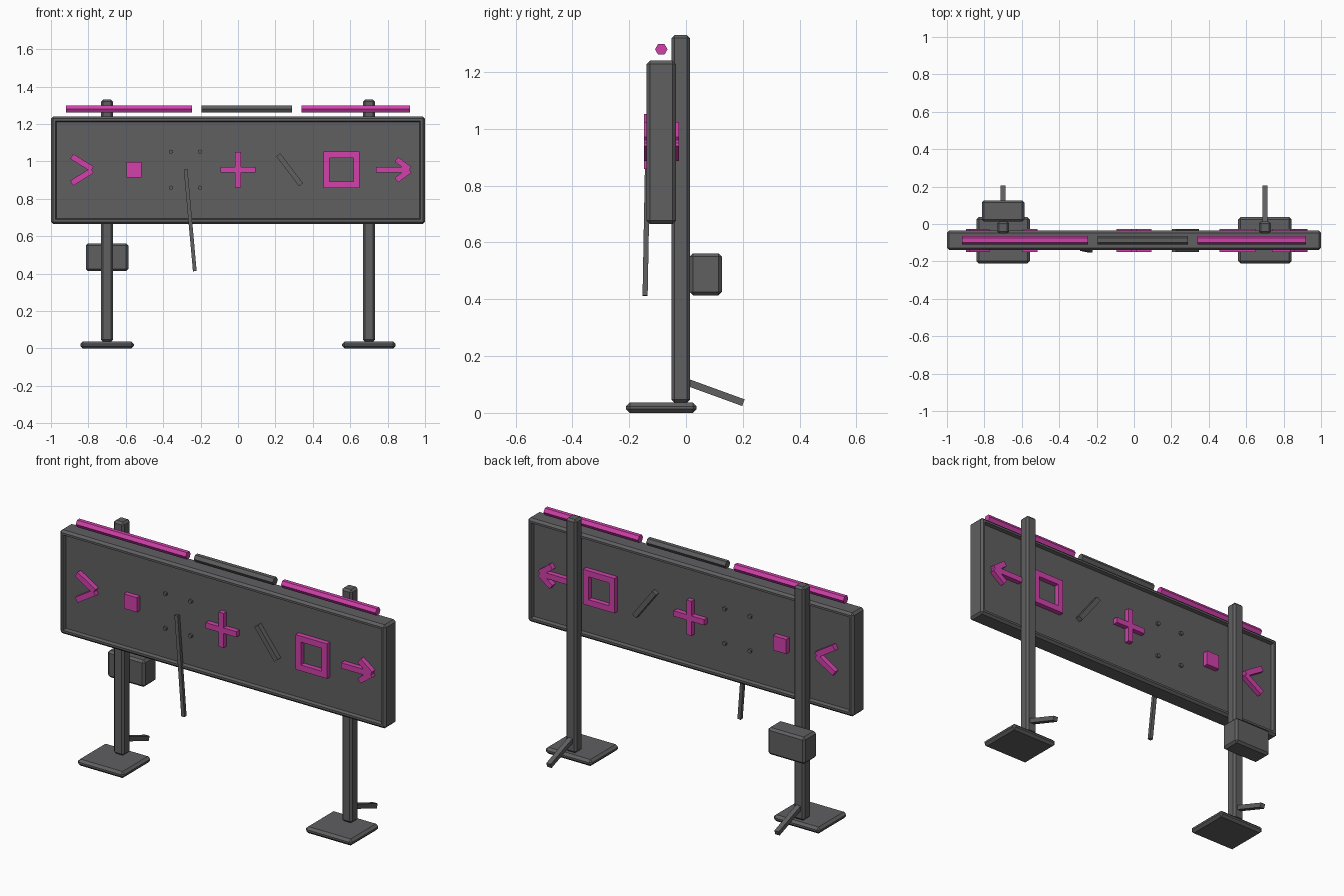
import bpy, bmesh, math
from mathutils import Vector, Matrix

if "Cube" in bpy.data.objects:
    bpy.data.objects.remove(bpy.data.objects["Cube"])


def material(name, rgb):
    m = bpy.data.materials.new(name)
    m.diffuse_color = (*rgb, 1)
    m.use_nodes = True
    m.node_tree.nodes["Principled BSDF"].inputs["Base Color"].default_value = m.diffuse_color
    return m


DARK = material("dark_grey", (0.115, 0.115, 0.12))
PINK = material("neon_pink", (0.64, 0.053, 0.41))


def finish(name, bm, mat):
    bmesh.ops.recalc_face_normals(bm, faces=bm.faces)
    me = bpy.data.meshes.new(name)
    bm.to_mesh(me)
    bm.free()
    me.materials.append(mat)
    ob = bpy.data.objects.new(name, me)
    bpy.context.collection.objects.link(ob)
    return ob


def box_mesh(x, y, z, bevel=0):
    """Box from (min, max) pairs with chamfered edges."""
    bm = bmesh.new()
    bmesh.ops.create_cube(bm, size=1)
    for v in bm.verts:
        v.co = [(lo + hi) / 2 + c * (hi - lo) for c, (lo, hi) in zip(v.co, (x, y, z))]
    if bevel:
        bmesh.ops.bevel(bm, geom=bm.edges[:], offset=bevel, segments=1,
                        affect='EDGES', profile=0.5)
    return bm


def box(name, x, y, z, mat, bevel=0):
    return finish(name, box_mesh(x, y, z, bevel), mat)


def bar(name, a, b, width, depth, mat):
    """Straight square bar from a to b, depth measured towards y."""
    a, b = Vector(a), Vector(b)
    d = (b - a).normalized()
    side = d.cross(Vector((0, 1, 0))).normalized()
    rot = Matrix((side, side.cross(d), d)).transposed().to_4x4()
    bm = bmesh.new()
    bmesh.ops.create_cube(bm, size=1)
    bm.transform(Matrix.Translation((a + b) / 2) @ rot
                 @ Matrix.Diagonal((width, depth, (b - a).length, 1)))
    return finish(name, bm, mat)


def hex_rod(name, centre, radius, length, axis, mat):
    bm = bmesh.new()
    bmesh.ops.create_cone(bm, cap_ends=True, segments=6, radius1=radius,
                          radius2=radius, depth=length)
    turn = Matrix.Rotation(math.pi / 2, 4, 'Y' if axis == 'X' else 'X')
    bm.transform(Matrix.Translation(centre) @ turn)
    return finish(name, bm, mat)


YC = -0.087   # middle of the sign in depth
ZC = 0.955    # middle height of the symbols
DEEP = 0.123  # symbols run right through the panel

# sign panel with recessed front and back
bm = box_mesh((-1, 1), (YC - 0.052, YC + 0.052), (0.665, 1.24), 0.012)
faces = [f for f in bm.faces if abs(f.normal.y) > 0.99]
bmesh.ops.inset_individual(bm, faces=faces, thickness=0.016, depth=0)
bmesh.ops.inset_individual(bm, faces=faces, thickness=0.008, depth=-0.018)
finish("sign_panel", bm, DARK)

# posts, feet and kickstands
for s, side in ((-1, "left"), (1, "right")):
    x = 0.7 * s
    box(side + "_post", (x - 0.032, x + 0.032), (-0.051, 0.014), (0.036, 1.33), DARK, 0.011)
    box(side + "_foot", (x - 0.143, x + 0.143), (-0.211, 0.037), (0, 0.036), DARK, 0.013)
    bar(side + "_kickstand", (x, -0.01, 0.113), (x, 0.202, 0.036), 0.027, 0.025, DARK)

# control box behind the left post
box("control_box", (-0.814, -0.586), (0.013, 0.126), (0.413, 0.562), DARK, 0.012)

# light tubes along the top
for name, x0, x1, mat in (("left_tube", -0.92, -0.245, PINK),
                          ("dead_tube", -0.195, 0.29, DARK),
                          ("right_tube", 0.34, 0.92, PINK)):
    hex_rod(name, ((x0 + x1) / 2, YC, 1.28), 0.022, x1 - x0, 'X', mat)


def stroke(name, x0, z0, x1, z1, mat=PINK, width=0.031):
    bar(name, (x0, YC, ZC + z0), (x1, YC, ZC + z1), width, DEEP, mat)


# symbols, left to right
for s in (1, -1):
    stroke("chevron_arm", -0.889, 0.072 * s, -0.78, 0.004 * s)
    stroke("arrow_head_arm", 0.847, 0.056 * s, 0.918, 0.003 * s)
    stroke("frame_bar", 0.457, 0.08 * s, 0.65, 0.08 * s, width=0.033)
    stroke("frame_side", 0.5535 + 0.08 * s, -0.0965, 0.5535 + 0.08 * s, 0.0965, width=0.033)
stroke("square_block", -0.597, 0, -0.516, 0, width=0.081)
stroke("plus_across", -0.094, 0, 0.094, 0)
stroke("plus_upright", 0, -0.096, 0, 0.096)
stroke("dead_slash", 0.215, 0.08, 0.337, -0.08, DARK, 0.027)
stroke("arrow_shaft", 0.737, 0, 0.92, 0)

# empty mounting bolts and the loose strip hanging between them
for x in (-0.359, -0.203):
    for z in (-0.096, 0.096):
        hex_rod("mount_bolt", (x, YC, ZC + z), 0.012, 0.09, 'Y', DARK)
bar("hanging_strip", (-0.28, -0.134, 0.957), (-0.231, -0.144, 0.413), 0.02, 0.018, DARK)
